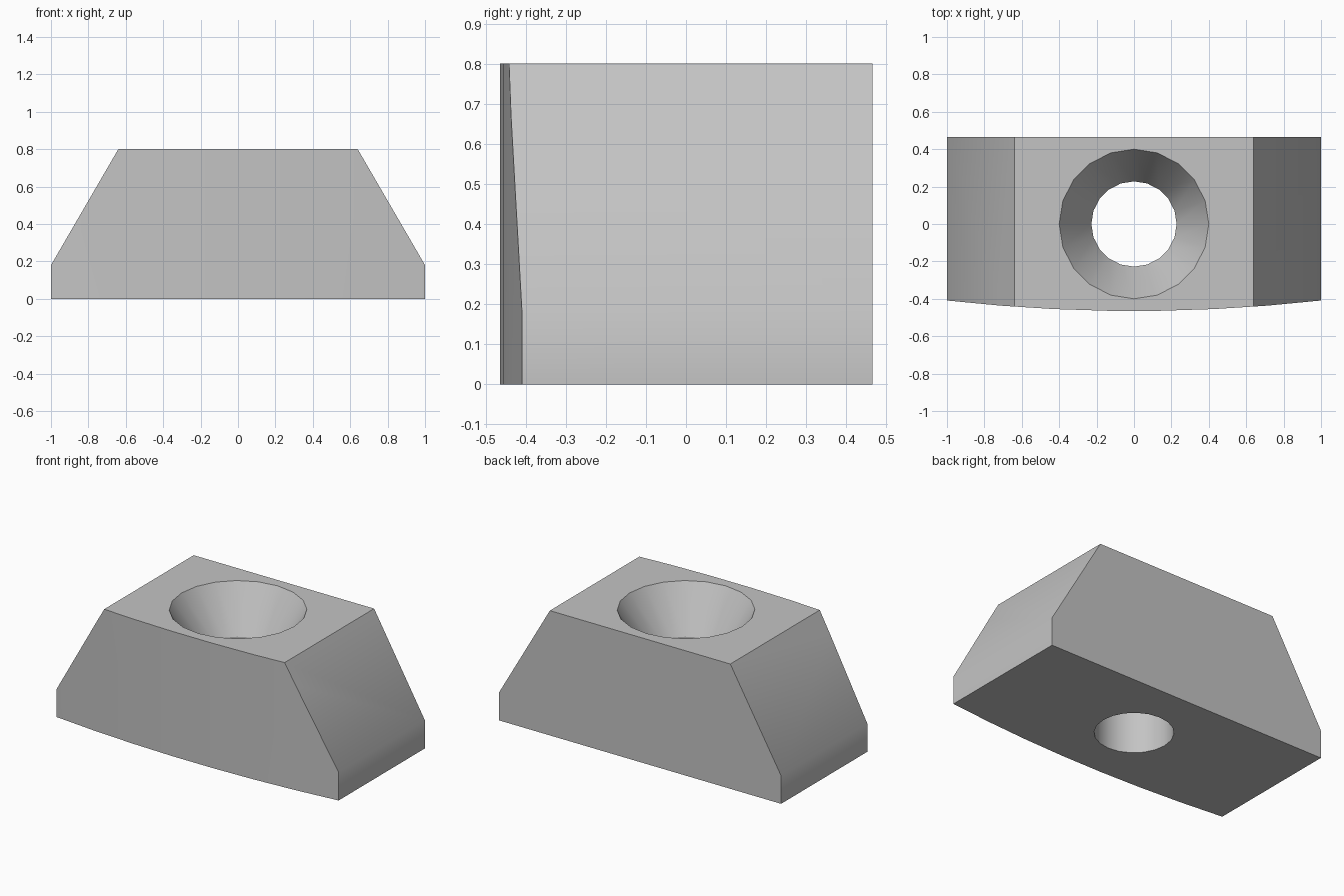
import bpy, bmesh, math
from mathutils import Vector

if "Cube" in bpy.data.objects:
    bpy.data.objects.remove(bpy.data.objects["Cube"], do_unlink=True)

HEIGHT, BACK, BOW, SEGMENTS, SIDES = 0.8, 0.465, 0.056, 7, 20

grey = bpy.data.materials.new("light_grey")
grey.use_nodes = True
colour = (0.55, 0.55, 0.55, 1)
grey.diffuse_color = colour
grey.node_tree.nodes["Principled BSDF"].inputs["Base Color"].default_value = colour


def make_object(name, bm):
    bmesh.ops.recalc_face_normals(bm, faces=bm.faces[:])
    mesh = bpy.data.meshes.new(name)
    bm.to_mesh(mesh)
    bm.free()
    mesh.materials.append(grey)
    obj = bpy.data.objects.new(name, mesh)
    bpy.context.collection.objects.link(obj)
    return obj


# Block: plan with a gently bowed front, extruded upwards
bm = bmesh.new()
plan = [(1, BACK), (-1, BACK)]
for i in range(SEGMENTS + 1):
    x = -1 + 2 * i / SEGMENTS
    plan.append((x, -BACK + BOW * x * x))
base = bm.faces.new([bm.verts.new((x, y, 0)) for x, y in plan])
top = bmesh.ops.extrude_face_region(bm, geom=[base])["geom"]
bmesh.ops.translate(bm, vec=(0, 0, HEIGHT),
                    verts=[v for v in top if isinstance(v, bmesh.types.BMVert)])

# Sloping shoulders, cut on both ends
for side in (1, -1):
    cut = bmesh.ops.bisect_plane(
        bm, geom=bm.verts[:] + bm.edges[:] + bm.faces[:],
        plane_co=Vector((side, 0, 0.18)), plane_no=Vector((0.62 * side, 0, 0.36)),
        clear_outer=True)
    edges = [e for e in cut["geom_cut"] if isinstance(e, bmesh.types.BMEdge)]
    bmesh.ops.holes_fill(bm, edges=edges)
block = make_object("countersunk_block", bm)

# Countersunk hole cutter: straight bore, then a cone continued past the top
bm = bmesh.new()
rings = []
for r, z in ((0.228, -0.1), (0.228, 0.52), (0.4, HEIGHT), (0.46, HEIGHT + 0.1)):
    rings.append([bm.verts.new((r * math.cos(a), r * math.sin(a), z))
                  for a in (math.tau * i / SIDES for i in range(SIDES))])
for low, high in zip(rings, rings[1:]):
    for i in range(SIDES):
        j = (i + 1) % SIDES
        bm.faces.new((low[i], low[j], high[j], high[i]))
bm.faces.new(rings[0])
bm.faces.new(rings[-1])
cutter = make_object("hole_cutter", bm)
cutter.hide_render = True

# Cut the hole and shade
mod = block.modifiers.new("hole", 'BOOLEAN')
mod.operation = 'DIFFERENCE'
mod.solver = 'EXACT'
mod.object = cutter
bpy.ops.object.select_all(action='DESELECT')
block.select_set(True)
bpy.context.view_layer.objects.active = block
bpy.ops.object.modifier_apply(modifier=mod.name)
bpy.data.objects.remove(cutter, do_unlink=True)
bpy.ops.object.shade_smooth_by_angle(angle=math.radians(31))
